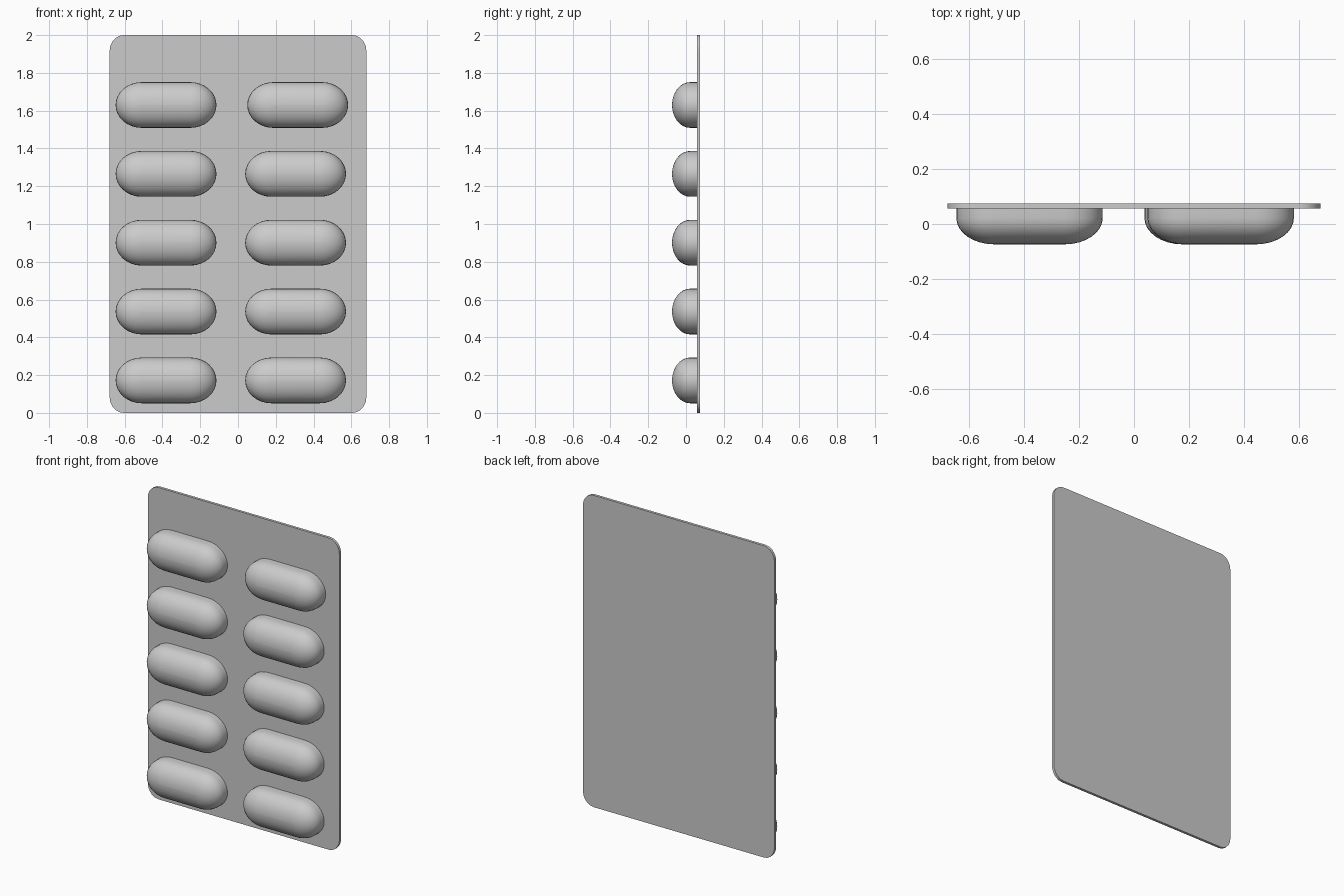
import bpy, bmesh, math

if "Cube" in bpy.data.objects:
    bpy.data.objects.remove(bpy.data.objects["Cube"], do_unlink=True)

grey = bpy.data.materials.new("light_grey")
grey.use_nodes = True
COLOUR = (0.6, 0.6, 0.6, 1)
grey.diffuse_color = COLOUR
grey.node_tree.nodes["Principled BSDF"].inputs["Base Color"].default_value = COLOUR

BACK, FACE, FRONT = 0.074, 0.057, -0.074


def rounded_outline(half_x, half_z, rx, rz, steps):
    """Points of a rounded rectangle in the XZ plane."""
    points = []
    for corner, (sx, sz) in enumerate([(1, 1), (-1, 1), (-1, -1), (1, -1)]):
        for i in range(steps + 1):
            a = (corner + i / steps) * math.pi / 2
            points.append((sx * (half_x - rx) + rx * math.cos(a),
                           sz * (half_z - rz) + rz * math.sin(a)))
    return points


def loft(name, rings, location):
    """Skin (outline, y) rings into a closed solid."""
    bm = bmesh.new()
    loops = [[bm.verts.new((x, y, z)) for x, z in outline] for outline, y in rings]
    n = len(loops[0])
    for a, b in zip(loops, loops[1:]):
        for i in range(n):
            j = (i + 1) % n
            bm.faces.new((a[i], a[j], b[j], b[i]))
    bm.faces.new(loops[0])
    bm.faces.new(loops[-1])
    bmesh.ops.remove_doubles(bm, verts=bm.verts, dist=1e-5)
    bmesh.ops.recalc_face_normals(bm, faces=bm.faces)
    mesh = bpy.data.meshes.new(name)
    bm.to_mesh(mesh)
    bm.free()
    mesh.materials.append(grey)
    obj = bpy.data.objects.new(name, mesh)
    obj.location = location
    bpy.context.collection.objects.link(obj)
    bpy.ops.object.select_all(action="DESELECT")
    obj.select_set(True)
    bpy.context.view_layer.objects.active = obj
    bpy.ops.object.shade_smooth_by_angle(angle=math.radians(40))
    return obj


# Backing sheet with rounded corners
sheet = rounded_outline(0.68, 1.0, 0.075, 0.085, 5)
loft("backing_sheet", [(sheet, BACK), (sheet, FACE)], (0, 0, 1))

# Pill pockets: short straight wall, then an elliptical dome
HALF_X, HALF_Z, END_X = 0.267, 0.121, 0.138
WALL = 0.022
DOME_STEPS = 8


def pocket_ring(scale):
    rx, rz = END_X * scale, HALF_Z * scale
    return rounded_outline(HALF_X - END_X + rx, rz, rx, rz, 8)


rings = [(pocket_ring(1), FACE + 0.005)]
for i in range(DOME_STEPS + 1):
    a = i / DOME_STEPS * math.pi / 2
    scale = max(math.cos(a), 0.02)
    rings.append((pocket_ring(scale), WALL + (FRONT - WALL) * math.sin(a)))

ROWS = 5
for row in range(ROWS):
    z = 0.172 + row * 0.3645
    loft(f"right_pocket_{row + 1}", rings, (-0.381, 0, z))
    # The top pocket on the left sits slightly further out
    x = 0.316 if row == ROWS - 1 else 0.305
    loft(f"left_pocket_{row + 1}", rings, (x, 0, z))
